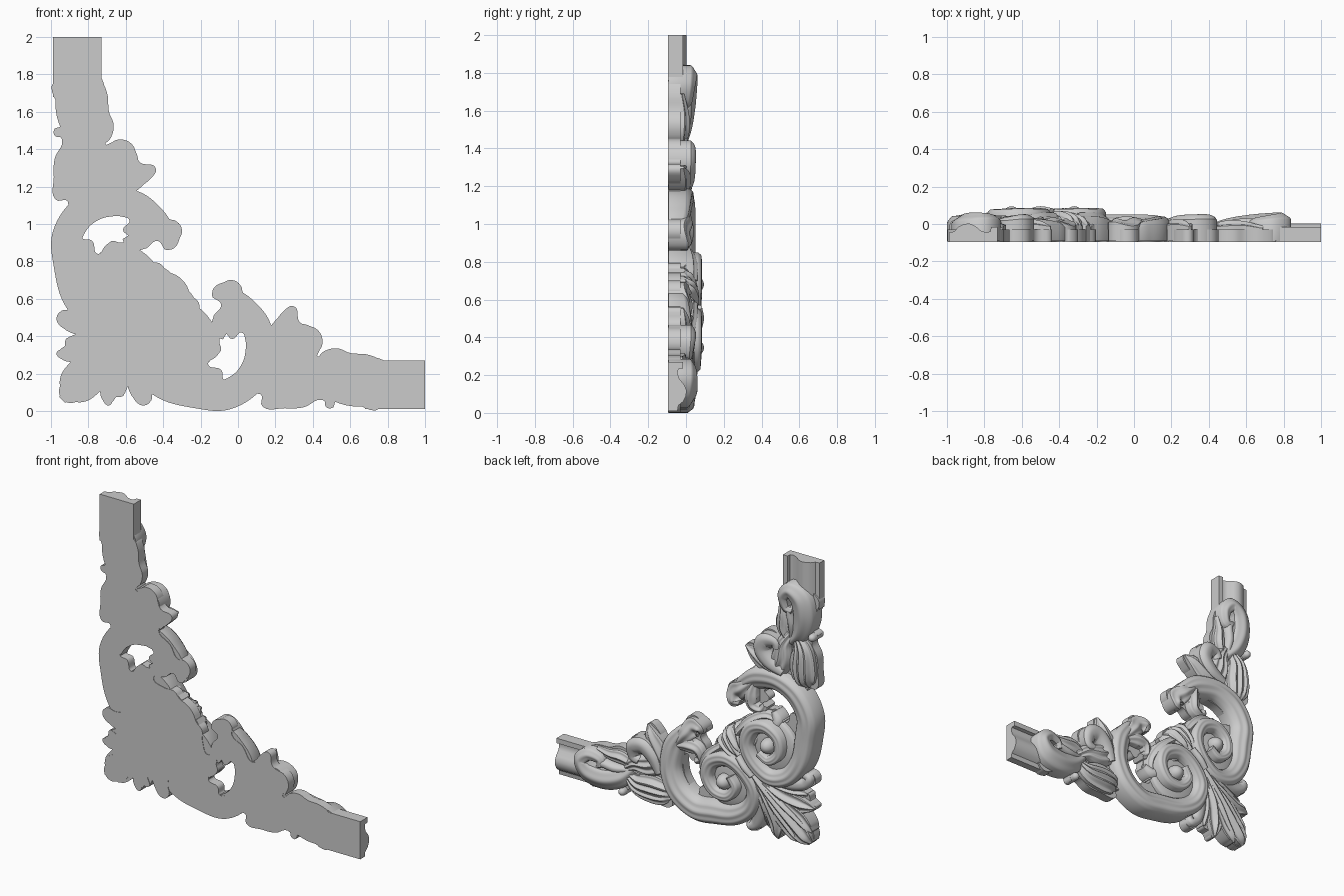
import bpy, bmesh, math
from mathutils import Vector

BACK = -0.095


def make(name, verts, faces, mirror=True):
    """verts are (u, v, y) measured from the corner; the mirror swaps both arms"""
    for side in (("lower", "upper") if mirror else ("centre",)):
        bm = bmesh.new()
        vs = [bm.verts.new((u - 1, y, v) if side != "upper" else (v - 1, y, u)) for u, v, y in verts]
        for f in faces:
            bm.faces.new([vs[i] for i in f])
        bmesh.ops.recalc_face_normals(bm, faces=bm.faces)
        me = bpy.data.meshes.new(name)
        bm.to_mesh(me)
        bm.free()
        bpy.context.collection.objects.link(bpy.data.objects.new(name + "_" + side, me))


def spline(pts, steps):
    p = [Vector(q) for q in pts]
    p = [2 * p[0] - p[1]] + p + [2 * p[-1] - p[-2]]
    out = []
    for i in range(1, len(p) - 2):
        a, b, c, d = p[i - 1:i + 3]
        for s in range(steps):
            t = s / steps
            out.append(0.5 * (2 * b + (c - a) * t + (2 * a - 5 * b + 4 * c - d) * t * t
                              + (3 * b - a - 3 * c + d) * t ** 3))
    return out + [p[-2]]


def strip(name, pts, dome=0.03, tilt=0.0, flute=0.0, k=2, mirror=True, steps=8, n=16):
    """carved band along (u, v, half width, height) points, walls run down to the back"""
    path = spline(pts, steps)
    wmax = max(q[2] for q in path)
    verts, faces, m = [], [], n + 3
    for i, q in enumerate(path):
        d = path[min(i + 1, len(path) - 1)] - path[max(i - 1, 0)]
        d = Vector((d[0], d[1])).normalized()
        w = max(q[2], 0.004)
        g = min(1, w / wmax)
        row = []
        for j in range(n + 1):
            t = 2 * j / n - 1
            y = q[3] + g * (-dome * abs(t) ** 2.5 + tilt * t + flute * (math.cos(k * math.pi * t) - 1))
            row.append((q[0] - d[1] * w * t, q[1] + d[0] * w * t, y))
        verts += [(*row[0][:2], BACK + 0.003)] + row + [(*row[-1][:2], BACK + 0.003)]
    for i in range(len(path) - 1):
        for j in range(m):
            a, b = i * m + j, i * m + (j + 1) % m
            faces.append((a, b, b + m, a + m))
    last = (len(path) - 1) * m
    faces += [tuple(range(m)), tuple(range(last, last + m))]
    make(name, verts, faces, mirror)


def boss(name, u, v, r, base, top, mirror=True, rings=8, seg=28):
    """low round dome standing on the back"""
    verts, faces = [(u, v, top)], []
    for i in range(1, rings + 2):
        a = math.pi / 2 * min(i, rings) / rings
        y = base + (top - base) * math.cos(a) if i <= rings else BACK + 0.003
        verts += [(u + r * math.sin(a) * math.cos(2 * math.pi * j / seg),
                   v + r * math.sin(a) * math.sin(2 * math.pi * j / seg), y) for j in range(seg)]
    for j in range(seg):
        faces.append((0, 1 + j, 1 + (j + 1) % seg))
        for i in range(rings):
            a, b = 1 + i * seg + j, 1 + i * seg + (j + 1) % seg
            faces.append((a, b, b + seg, a + seg))
    faces.append(tuple(1 + rings * seg + j for j in range(seg)))
    make(name, verts, faces, mirror)


# pierced backing plate: half outline, mirrored across the diagonal
low = [(.09, .045), (.14, .05), (.2, .07), (.25, .12), (.27, .07), (.31, .03), (.34, .07), (.39, .085),
       (.38, .15), (.43, .15), (.44, .07), (.5, .03), (.54, .07), (.53, .13), (.55, .18), (.63, .1),
       (.75, .03), (.88, .005), (1, .03), (1.12, .09), (1.13, .025), (1.25, .015), (1.35, .02),
       (1.45, .06), (1.5, .015), (1.53, .06), (1.62, .04), (1.76, .015)]
top = [(1.76, .265), (1.7, .3), (1.6, .31), (1.53, .335), (1.46, .32), (1.41, .285), (1.45, .35),
       (1.43, .43), (1.33, .475), (1.3, .56), (1.23, .52), (1.18, .46), (1.1, .55), (1.02, .605),
       (1.02, .66), (.97, .7), (.9, .67), (.86, .62), (.91, .57), (.87, .51), (.84, .42), (.795, .5),
       (.79, .58), (.75, .62), (.72, .68)]
hole = [(.84, .25), (.91, .22), (.93, .165), (1.0, .22), (1.04, .32), (1.02, .42), (.97, .385),
        (.92, .42), (.9, .37), (.91, .33)]
half = low + top
swap = lambda ps: [(b, a) for a, b in reversed(ps)]
cu = bpy.data.curves.new("plate", "CURVE")
cu.dimensions, cu.fill_mode, cu.extrude, cu.resolution_u = "2D", "BOTH", 0.0325, 5
for loop in (half + swap(half), hole, swap(hole)):
    sp = cu.splines.new("BEZIER")
    sp.bezier_points.add(len(loop) - 1)
    sp.use_cyclic_u = True
    for bp, (u, v) in zip(sp.bezier_points, loop):
        bp.co = (u - 1, v, 0)
        bp.handle_left_type = bp.handle_right_type = "AUTO"
plate = bpy.data.objects.new("backing_plate", cu)
bpy.context.collection.objects.link(plate)
plate.rotation_euler.x = math.pi / 2
plate.location.y = BACK + 0.0325
bpy.context.view_layer.objects.active = plate
plate.select_set(True)
bpy.ops.object.convert(target="MESH")

# frame moulding ends
prof = [(.01, BACK), (.01, -.045), (.04, -.04), (.06, -.015), (.09, .0), (.12, .003), (.15, -.01),
        (.18, -.035), (.21, -.045), (.232, -.04), (.236, -.015), (.27, -.015), (.27, BACK)]
c = len(prof)
make("moulding", [(u, v, y) for u in (1.68, 2.0) for v, y in prof],
     [(i, (i + 1) % c, (i + 1) % c + c, i + c) for i in range(c)] + [tuple(range(c)), tuple(range(c, 2 * c))])

# large C scroll winding into the volute, with its floor and bud
strip("volute_scroll", [(.99, .61, .04, .0), (1.04, .555, .055, .02), (1.1, .45, .075, .035),
      (1.12, .30, .075, .045), (1.06, .165, .08, .05), (.93, .085, .08, .05), (.78, .095, .08, .05),
      (.62, .125, .07, .055), (.5, .21, .06, .06), (.465, .34, .055, .07), (.545, .455, .05, .08),
      (.66, .505, .05, .085), (.77, .46, .048, .085), (.805, .36, .044, .085), (.75, .27, .04, .08),
      (.65, .26, .036, .08), (.59, .33, .03, .082), (.625, .4, .025, .085)],
      dome=.045, tilt=.012, flute=.004, k=3)
boss("volute_floor", .66, .35, .2, -.01, .03)
boss("volute_bud", .68, .345, .052, .03, .095)
strip("volute_inner_leaf", [(.83, .27, .02, .0), (.86, .38, .035, .03), (.8, .49, .04, .06), (.7, .58, .03, .06)],
      flute=.008)

# flared tip and curls on the C scroll
strip("scroll_tip", [(1.07, .49, .03, .02), (1.0, .57, .05, .035), (.955, .625, .065, .02),
      (.9, .635, .04, .03), (.885, .6, .015, .0)], dome=.03, flute=.006)
strip("scroll_lobe", [(1.06, .48, .025, .02), (.98, .5, .045, .04), (.91, .49, .04, .035), (.89, .43, .03, .02),
      (.93, .4, .02, .01)], flute=.006)
strip("scroll_thorn", [(.78, .33, .03, .03), (.84, .31, .04, .02), (.9, .34, .02, .0)])

# arm leaves between C scroll and cap
strip("shell_leaf", [(1.47, .17, .03, .0), (1.38, .12, .075, .03), (1.26, .115, .095, .04),
      (1.17, .11, .08, .025), (1.125, .1, .05, -.02)], dome=.045, flute=.009, k=4, n=28)
strip("upper_arm_leaf", [(1.47, .21, .03, .0), (1.39, .26, .05, .025), (1.28, .28, .075, .035),
      (1.18, .33, .06, .02), (1.14, .4, .02, .0)], flute=.008, k=3, n=24)
strip("pointed_leaf", [(1.18, .33, .03, .02), (1.22, .41, .06, .025), (1.27, .49, .045, .02), (1.3, .555, .006, -.01)],
      flute=.008)
strip("rolled_leaf", [(1.2, .25, .03, .03), (1.25, .35, .05, .045), (1.32, .405, .06, .05), (1.385, .385, .055, .05),
      (1.39, .32, .04, .035), (1.35, .3, .025, .03)], dome=.035, tilt=.01)

# cap leaf scroll over the moulding
strip("cap_scroll", [(1.41, .21, .03, .0), (1.5, .13, .06, .03), (1.62, .095, .07, .05), (1.74, .115, .07, .06),
      (1.79, .19, .05, .06), (1.735, .245, .04, .05), (1.655, .23, .032, .035), (1.64, .18, .025, .03)],
      dome=.04, tilt=.01, flute=.004)
strip("cap_inner_leaf", [(1.42, .24, .03, .0), (1.5, .27, .045, .02), (1.59, .27, .035, .015), (1.69, .28, .02, -.01)],
      flute=.008)
strip("cap_stem", [(1.44, .2, .02, .0), (1.54, .19, .03, .025), (1.63, .2, .03, .03), (1.67, .17, .012, .02)])
boss("cap_bead", 1.49, .04, .026, -.01, .02)

# ruffled leaves fanning over the inner edge
for i, (u, v) in enumerate([(.715, .675), (.755, .62), (.785, .56), (.825, .46)]):
    strip(f"ruffle_{i + 1}", [(.58, .55 - .02 * i, .02, .05), (.62 + .02 * i, .59 - .035 * i, .04, .07 - .005 * i),
          (u - .03, v - .02, .045, .05 - .01 * i), (u, v, .02, .0)], flute=.008)
strip("inner_centre_leaf", [(.52, .52, .03, .06), (.59, .59, .055, .065), (.65, .65, .05, .05), (.7, .7, .01, .0)],
      flute=.008, mirror=False)

# corner acanthus: side leaves, curl and centre leaf
strip("acanthus_curl", [(.48, .43, .02, .045), (.455, .3, .04, .05), (.445, .19, .045, .03), (.465, .1, .038, .02),
      (.51, .07, .03, .015), (.515, .11, .018, .0)], dome=.025)
strip("acanthus_outer", [(.46, .43, .025, .05), (.41, .29, .045, .045), (.385, .18, .045, .02), (.385, .09, .008, -.02)],
      flute=.009)
strip("acanthus_middle", [(.44, .42, .03, .055), (.355, .27, .05, .055), (.315, .15, .055, .035), (.31, .075, .035, .02),
      (.305, .03, .006, -.01)], flute=.011)
strip("acanthus_inner", [(.4, .38, .03, .055), (.3, .25, .05, .055), (.22, .15, .06, .035), (.165, .085, .045, .02),
      (.14, .05, .01, -.01)], flute=.012)
strip("acanthus_centre", [(.52, .52, .025, .06), (.4, .4, .045, .07), (.27, .27, .06, .06), (.16, .16, .07, .045),
      (.095, .095, .055, .03), (.06, .06, .02, -.01)], flute=.012, mirror=False)
strip("tie_bar", [(.45, .45, .018, .085), (.5, .5, .022, .095), (.56, .56, .018, .085)], dome=.02, mirror=False)

# smooth shading with crisp edges
for ob in bpy.context.collection.objects:
    ob.select_set(True)
bpy.ops.object.shade_smooth_by_angle(angle=math.radians(40))
